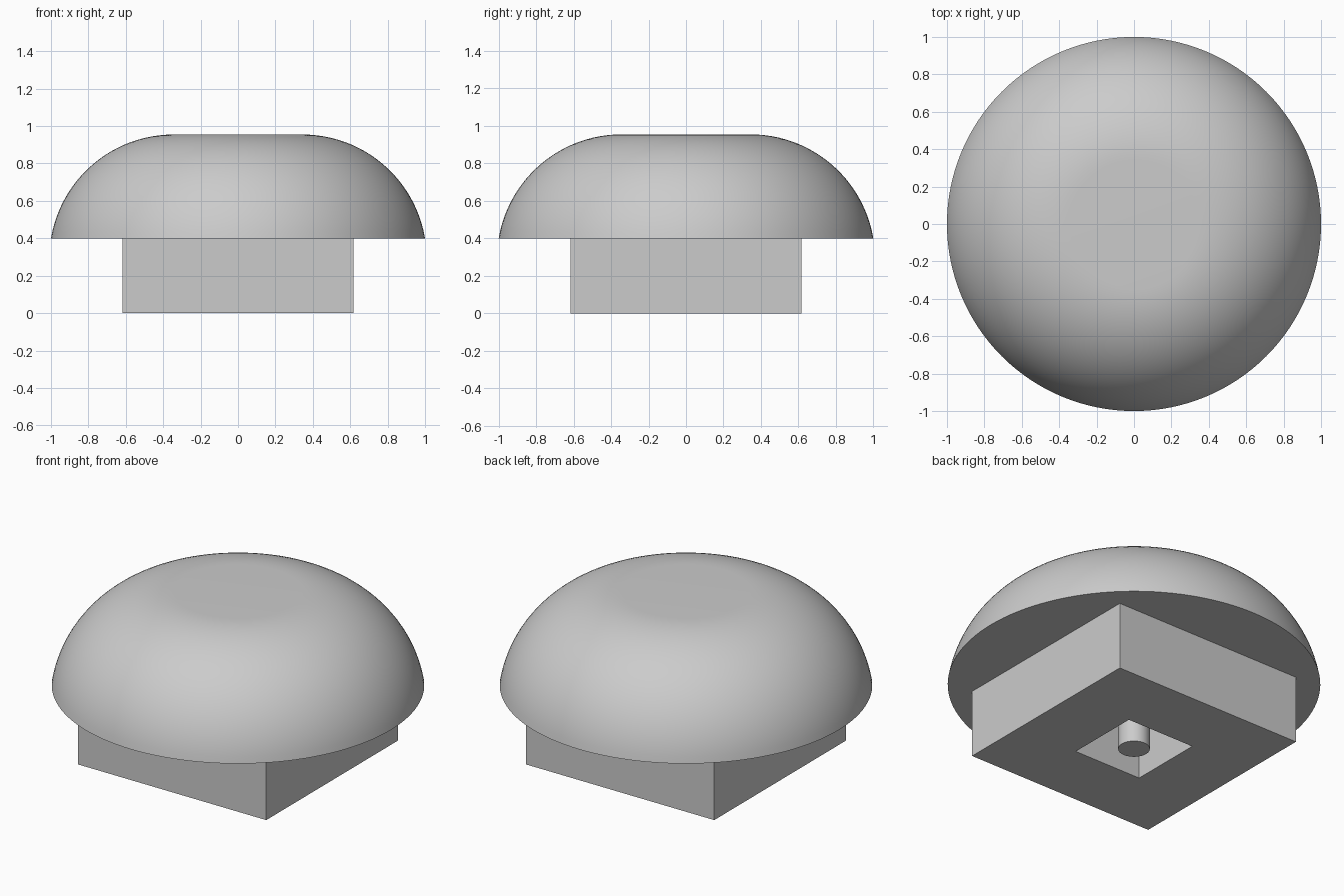
import bpy
import bmesh
from math import cos, sin, pi, radians, asin

if "Cube" in bpy.data.objects:
    bpy.data.objects.remove(bpy.data.objects["Cube"], do_unlink=True)

grey = bpy.data.materials.new("plain_grey")
colour = (0.6, 0.6, 0.6, 1)
grey.diffuse_color = colour
grey.use_nodes = True
grey.node_tree.nodes["Principled BSDF"].inputs["Base Color"].default_value = colour


def lathe(name, profile, sides, turn=0.0, caps=(True, True), smooth=True):
    """Sweep (radius, z) points around z; caps close the first and last ring."""
    bm = bmesh.new()
    rings = []
    for r, z in profile:
        angles = [turn + 2 * pi * i / sides for i in range(sides)]
        rings.append([bm.verts.new((r * cos(a), r * sin(a), z)) for a in angles])
    for low, high in zip(rings, rings[1:]):
        for i in range(sides):
            j = (i + 1) % sides
            bm.faces.new((low[i], low[j], high[j], high[i]))
    if caps[0]:
        bm.faces.new(rings[0][::-1])
    if caps[1]:
        bm.faces.new(rings[-1])
    mesh = bpy.data.meshes.new(name)
    bm.to_mesh(mesh)
    bm.free()
    mesh.materials.append(grey)
    obj = bpy.data.objects.new(name, mesh)
    bpy.context.collection.objects.link(obj)
    if smooth:
        bpy.ops.object.select_all(action='DESELECT')
        obj.select_set(True)
        bpy.context.view_layer.objects.active = obj
        bpy.ops.object.shade_smooth_by_angle(angle=radians(30))
    return obj


# Domed cap: flat top blended into a round shoulder, flat underside
RIM_Z, TOP_Z, SHOULDER = 0.4, 0.955, 0.665
centre_z = TOP_Z - SHOULDER
start = asin((RIM_Z - centre_z) / SHOULDER)
flat_r = 1 - SHOULDER * cos(start)
steps = 24
arc = [start + (pi / 2 - start) * i / steps for i in range(steps + 1)]
lathe("domed_cap",
      [(flat_r + SHOULDER * cos(a), centre_z + SHOULDER * sin(a)) for a in arc], 128)

# Square base with a square socket, open below and closed by the cap above
half, hole = 0.617 * 2 ** 0.5, 0.222 * 2 ** 0.5
lathe("square_base", [(hole, RIM_Z), (hole, 0), (half, 0), (half, RIM_Z)],
      4, turn=pi / 4, caps=(False, False), smooth=False)

# Round pin in the middle of the socket
lathe("socket_pin", [(0.085, 0), (0.085, RIM_Z)], 48)
